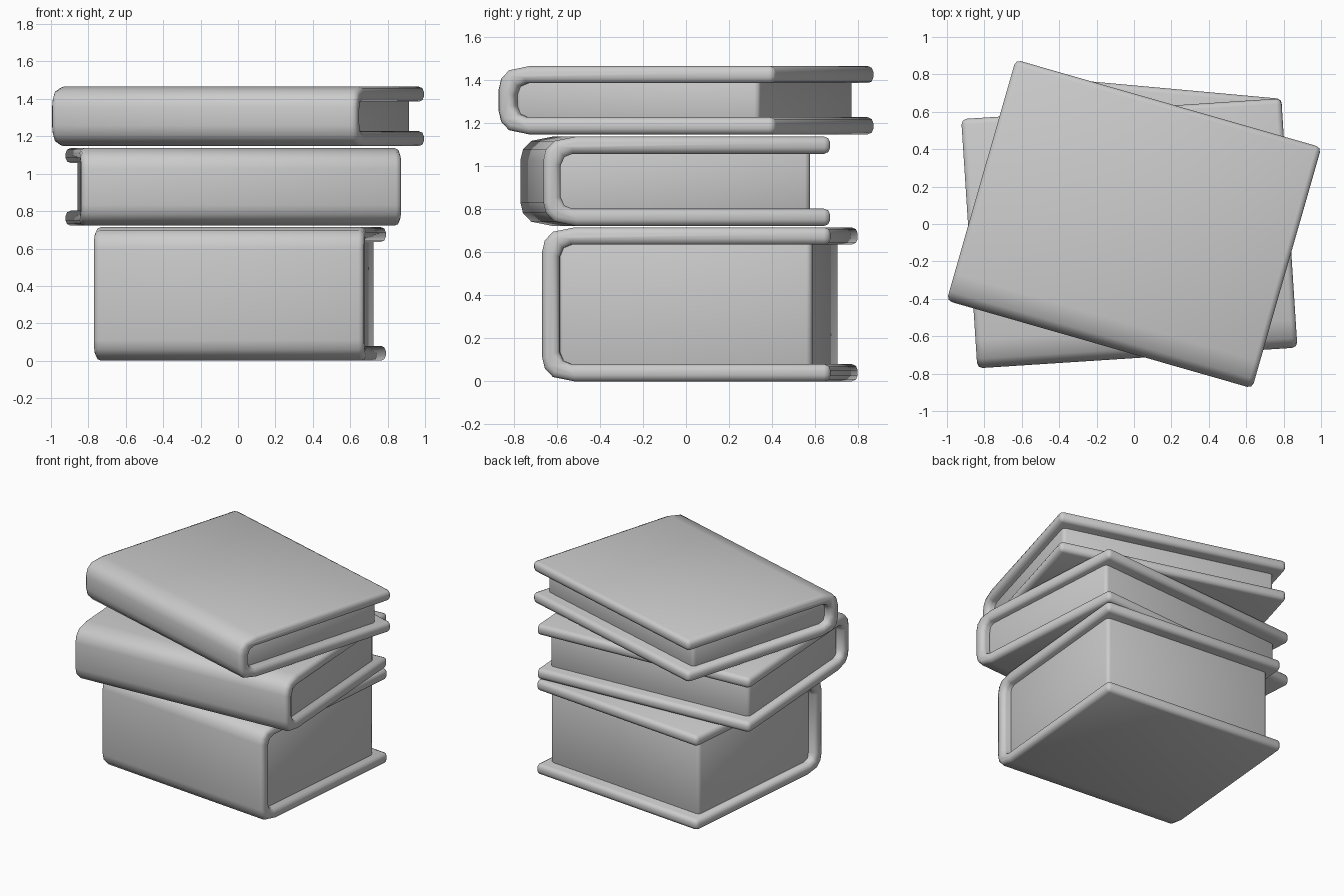
import bpy, bmesh
from math import radians

if "Cube" in bpy.data.objects:
    bpy.data.objects.remove(bpy.data.objects["Cube"])


def prism(name, profile, half_w):
    """Extrude a closed (y, z) profile along x."""
    bm = bmesh.new()
    verts = [bm.verts.new((-half_w, y, z)) for y, z in profile]
    face = bm.faces.new(verts)
    ext = bmesh.ops.extrude_face_region(bm, geom=[face])
    moved = [v for v in ext["geom"] if isinstance(v, bmesh.types.BMVert)]
    bmesh.ops.translate(bm, verts=moved, vec=(2 * half_w, 0, 0))
    bmesh.ops.recalc_face_normals(bm, faces=bm.faces[:])
    me = bpy.data.meshes.new(name)
    bm.to_mesh(me)
    bm.free()
    ob = bpy.data.objects.new(name, me)
    bpy.context.collection.objects.link(ob)
    return ob


def finish(ob, bevel, loc, angle):
    mod = ob.modifiers.new("soft_edges", "BEVEL")
    mod.width, mod.segments = bevel, 2
    mod.limit_method, mod.angle_limit = "ANGLE", radians(65)
    ob.location = loc
    ob.rotation_euler.z = radians(angle)
    for p in ob.data.polygons:
        p.use_smooth = True


def book(name, w, d, h, loc, angle):
    t, s, e = 0.08, -d / 2, d / 2
    # wrapped cover: lower half of the U profile, mirrored for the upper half
    outer = [(e, 0), (s + 0.15, 0), (s + 0.05, 0.02), (s + 0.012, 0.06), (s, 0.11)]
    inner = [(s + t, 0.135), (s + t + 0.018, 0.095), (s + t + 0.055, t), (e, t)]
    flip = lambda pts: [(y, h - z) for y, z in reversed(pts)]
    cover = prism(name + "_cover", outer + flip(outer) + flip(inner) + inner, w / 2)
    finish(cover, 0.028, loc, angle)

    # page block, set back from the cover edges
    a, b = s + t - 0.01, e - 0.09
    lo, hi = t - 0.035, h - t + 0.035
    pages = prism(name + "_pages", [(a, lo), (b, lo), (b, hi), (a, hi)], w / 2 - 0.058)
    finish(pages, 0.025, loc, angle)


book("bottom_book", 1.45, 1.345, 0.715, (0.01, 0.065, 0), -5.2)
book("middle_book", 1.715, 1.335, 0.415, (-0.025, -0.05, 0.722), 3.7)
book("top_book", 1.70, 1.34, 0.318, (0, 0, 1.147), -16)
